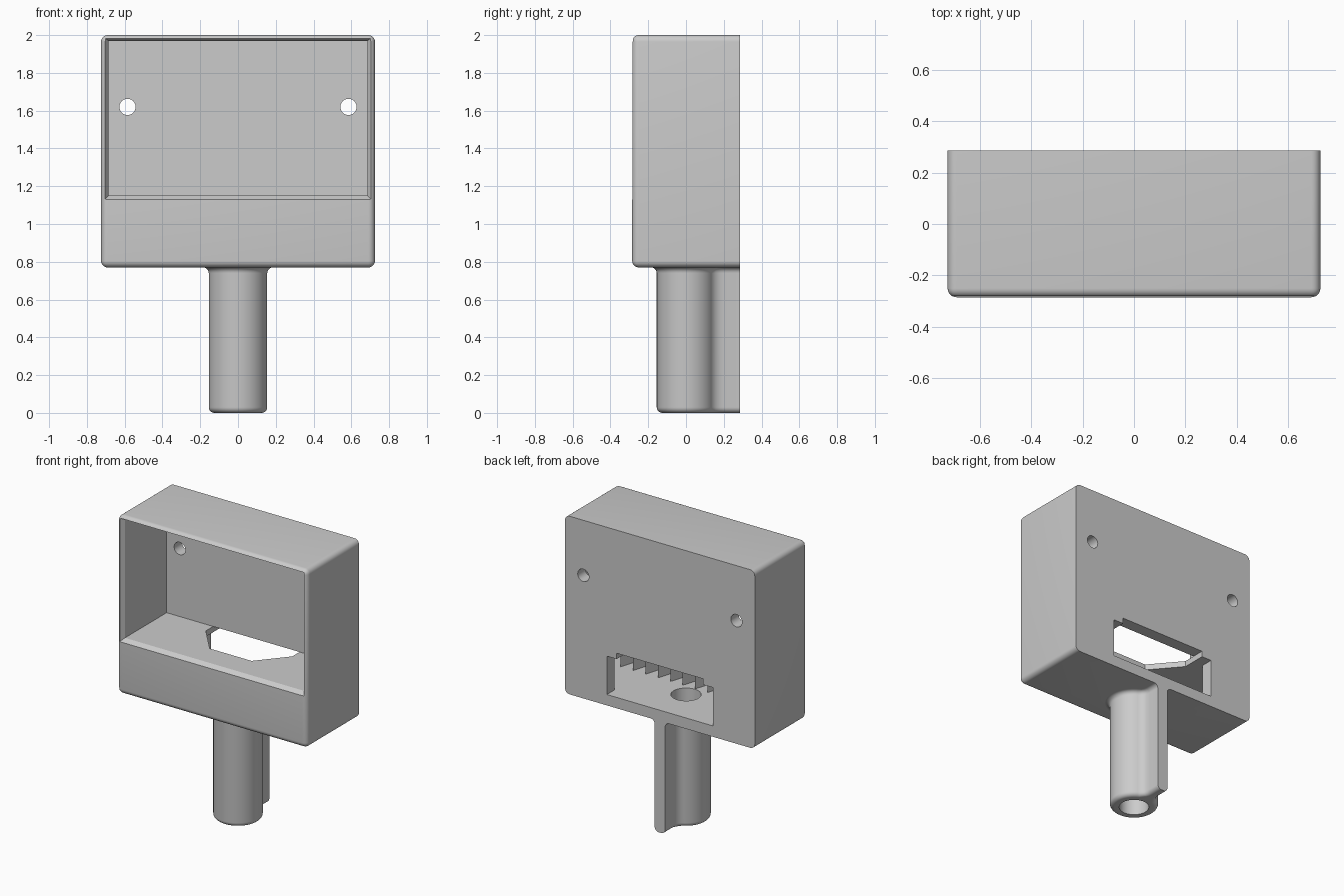
import bpy, bmesh, math
from mathutils import Vector

old = bpy.data.objects.get("Cube")
if old:
    bpy.data.objects.remove(old, do_unlink=True)

grey = bpy.data.materials.new("plain grey")
grey.use_nodes = True
COLOUR = (0.6, 0.6, 0.6, 1)
grey.diffuse_color = COLOUR
grey.node_tree.nodes["Principled BSDF"].inputs["Base Color"].default_value = COLOUR

W, BACK, LOW, HIGH = 0.725, 0.285, 0.77, 2.0
WALL_Y, SHELF_Z, CEILING_Z, FLOOR_Z = 0.2, 1.15, 1.11, 0.845
BORE = 0.095


def make(name, bm):
    bmesh.ops.recalc_face_normals(bm, faces=bm.faces)
    mesh = bpy.data.meshes.new(name)
    bm.to_mesh(mesh)
    bm.free()
    mesh.materials.append(grey)
    ob = bpy.data.objects.new(name, mesh)
    bpy.context.collection.objects.link(ob)
    return ob


def loft(name, rings):
    """Skin matching closed rings of points and cap both ends."""
    bm = bmesh.new()
    loops = [[bm.verts.new(p) for p in ring] for ring in rings]
    n = len(loops[0])
    for a, b in zip(loops, loops[1:]):
        for i in range(n):
            j = (i + 1) % n
            bm.faces.new((a[i], a[j], b[j], b[i]))
    bm.faces.new(loops[0])
    bm.faces.new(loops[-1])
    return make(name, bm)


def prism(name, outline, z0, z1):
    return loft(name, [[(x, y, z) for x, y in outline] for z in (z0, z1)])


def block(name, x, y0, y1, z0, z1):
    return prism(name, [(-x, y0), (x, y0), (x, y1), (-x, y1)], z0, z1)


def circle(r, n=48):
    return [(r * math.cos(math.tau * i / n), r * math.sin(math.tau * i / n)) for i in range(n)]


def cut(target, cutter):
    mod = target.modifiers.new("cut", "BOOLEAN")
    mod.operation, mod.solver, mod.object = "DIFFERENCE", "EXACT", cutter
    bpy.context.view_layer.objects.active = target
    bpy.ops.object.modifier_apply(modifier=mod.name)
    bpy.data.objects.remove(cutter, do_unlink=True)


# Housing: rounded everywhere except around the flat back
housing = block("housing", W, -BACK, BACK, LOW, HIGH)
bm = bmesh.new()
bm.from_mesh(housing.data)
edges = [e for e in bm.edges if min(v.co.y for v in e.verts) < 0]
bmesh.ops.bevel(bm, geom=edges, offset=0.035, segments=6, profile=0.5, affect="EDGES")
bm.to_mesh(housing.data)
bm.free()


# Upper pocket with a chamfered rim
def frame(x, z0, z1, y):
    return [(-x, y, z0), (x, y, z0), (x, y, z1), (-x, y, z1)]


cut(housing, loft("pocket", [
    frame(0.715, 1.12, 1.99, -0.3),
    frame(0.685, SHELF_Z, 1.97, -0.255),
    frame(0.685, SHELF_Z, 1.97, WALL_Y)]))

# Lower cavity, rear window and cable opening through the shelf
cut(housing, block("cavity", 0.68, -0.25, WALL_Y, FLOOR_Z, CEILING_Z))
cut(housing, block("window", 0.405, 0.1, 0.4, FLOOR_Z, CEILING_Z))
half = [(0.16, -0.08), (0.33, 0.12), (0.33, 0.4)]
cut(housing, prism("shelf_hole", half + [(-x, y) for x, y in reversed(half)], 1.0, SHELF_Z))
cut(housing, prism("floor_hole", circle(BORE), 0.7, 0.9))

# Mounting holes
for side in (-1, 1):
    rings = [[(side * 0.585 + x, y, 1.62 + z) for x, z in circle(0.043, 32)] for y in (0.1, 0.4)]
    cut(housing, loft("screw_hole", rings))

# Serrated inner front wall of the cavity
bm = bmesh.new()
PITCH, COUNT = 0.095, 13
for i in range(COUNT):
    x = (i - (COUNT - 1) / 2) * PITCH
    tri = [(x - PITCH / 2, -0.252), (x + PITCH / 2, -0.252), (x, -0.1)]
    lo, hi = [[bm.verts.new((px, py, z)) for px, py in tri]
              for z in (FLOOR_Z - 0.002, CEILING_Z + 0.002)]
    bm.faces.new(lo)
    bm.faces.new(hi)
    for a in range(3):
        b = (a + 1) % 3
        bm.faces.new((lo[a], lo[b], hi[b], hi[a]))
make("cavity_teeth", bm)


# Handle: round grip blended into a rear fin
def grip(off, z):
    fin = [(0.04, BACK), (0.04, 0.2), (0.043, 0.178), (0.052, 0.158)]
    right = [(x + off, y) for x, y in fin]
    r, start, steps = 0.155 + off, 0.45, 30
    for i in range(steps + 1):
        a = start + (math.pi - start) * i / steps
        right.append((r * math.sin(a), r * math.cos(a)))
    left = [(-x, y) for x, y in reversed(right[:-1])]
    return [(x, y, z) for x, y in right + left]


R = 0.03
quarter = [math.pi / 2 * i / 6 for i in range(7)]
rings = [grip(-R * (1 - math.sin(a)), R * (1 - math.cos(a))) for a in quarter]
rings += [grip(R * (1 - math.cos(a)), LOW - R + R * math.sin(a)) for a in quarter]
rings.append(grip(R, LOW + 0.002))
handle = loft("handle", rings)
cut(handle, prism("bore", circle(BORE), -0.1, 0.9))

# Smooth the rounded parts, keep corners crisp
for ob in (housing, handle):
    bpy.ops.object.select_all(action="DESELECT")
    ob.select_set(True)
    bpy.context.view_layer.objects.active = ob
    bpy.ops.object.shade_smooth_by_angle(angle=math.radians(32))
